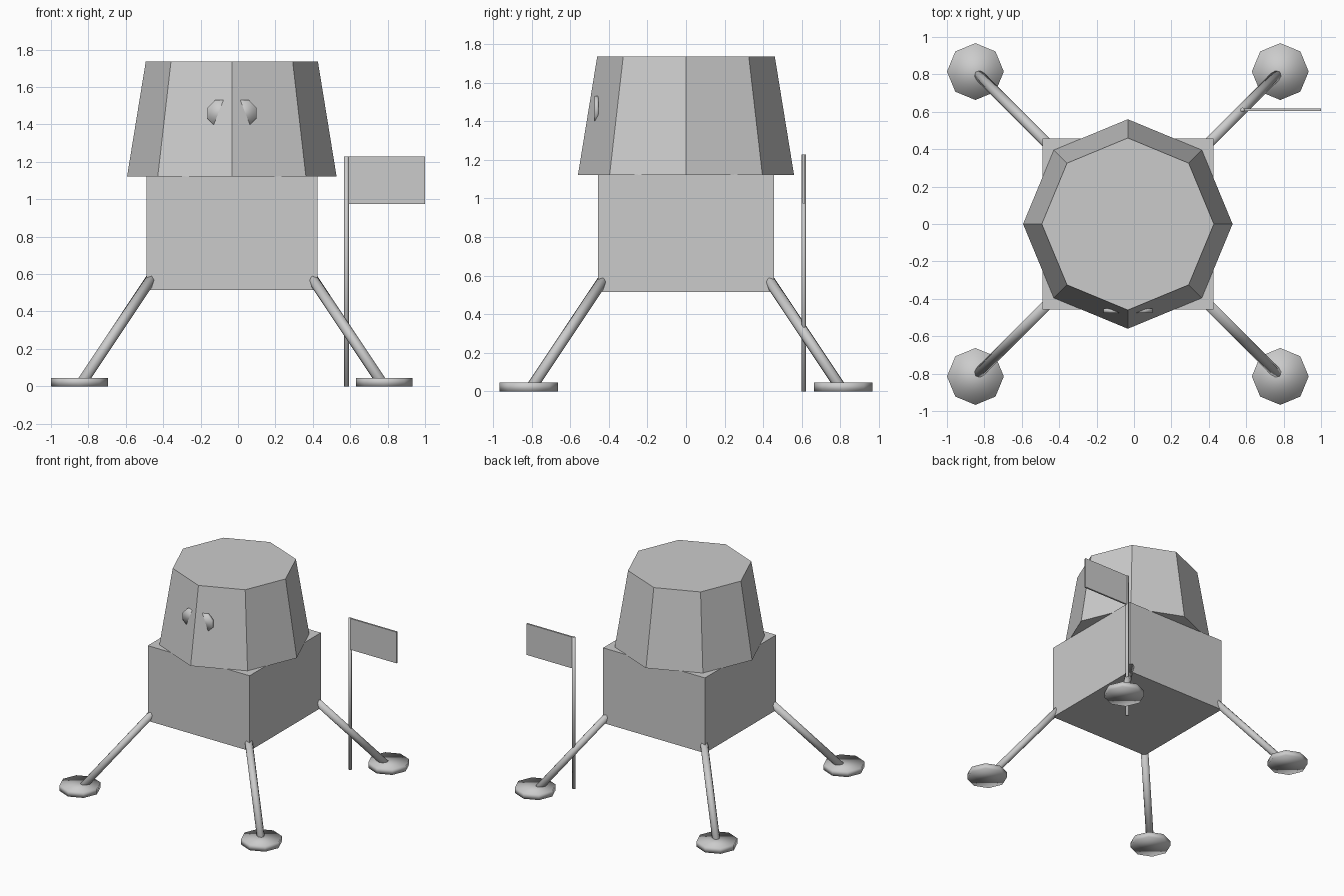
import bpy
from math import pi
from mathutils import Vector

if "Cube" in bpy.data.objects:
    bpy.data.objects.remove(bpy.data.objects["Cube"])

CX = -0.033  # lander axis; the flag pushes it left of the origin


def box(name, lo, hi):
    lo, hi = Vector(lo), Vector(hi)
    bpy.ops.mesh.primitive_cube_add(size=1, location=(lo + hi) / 2)
    o = bpy.context.object
    o.name = name
    o.scale = hi - lo
    return o


def rod(name, a, b, r, r2=None, sides=8, turn=0.0, smooth=True):
    """Cylinder or tapered cone from point a to point b."""
    a, b = Vector(a), Vector(b)
    d = b - a
    bpy.ops.mesh.primitive_cone_add(vertices=sides, radius1=r,
                                    radius2=r if r2 is None else r2,
                                    depth=d.length, location=(a + b) / 2)
    o = bpy.context.object
    o.name = name
    q = d.to_track_quat('Z', 'Y')
    o.rotation_euler = q.to_euler()
    if turn:
        o.rotation_euler.rotate_axis('Z', turn)
    if smooth:
        bpy.ops.object.shade_smooth()
    return o


# Descent stage: square box
box("descent_stage", (CX - 0.457, -0.457, 0.515), (CX + 0.457, 0.457, 1.125))

# Ascent stage: tapered octagonal cabin
bpy.ops.mesh.primitive_cone_add(vertices=8, radius1=0.56, radius2=0.46,
                                depth=0.615, location=(CX, 0, 1.4295))
bpy.context.object.name = "ascent_cabin"

# Windows: thin upright discs half sunk in the front facets
for side, sx in (("left", -1), ("right", 1)):
    x = CX + sx * 0.061
    rod(side + "_window", (x, -0.453, 1.46), (x, -0.475, 1.46), 0.076,
        turn=pi / 8)

# Four splayed legs with round foot pads
for sx, xn in ((-1, "left"), (1, "right")):
    for sy, yn in ((-1, "front"), (1, "back")):
        rod(f"{yn}_{xn}_leg", (CX + sx * 0.43, sy * 0.43, 0.578),
            (CX + sx * 0.801, sy * 0.801, 0.021), 0.029)
        fx, fy = CX + sx * 0.815, sy * 0.815
        rod(f"{yn}_{xn}_foot_pad", (fx, fy, 0), (fx, fy, 0.045), 0.152)

# Flag and pole
rod("flag_pole", (0.58, 0.61, 0), (0.58, 0.61, 1.228), 0.0125)
box("flag", (0.582, 0.603, 0.975), (1.0, 0.617, 1.228))
